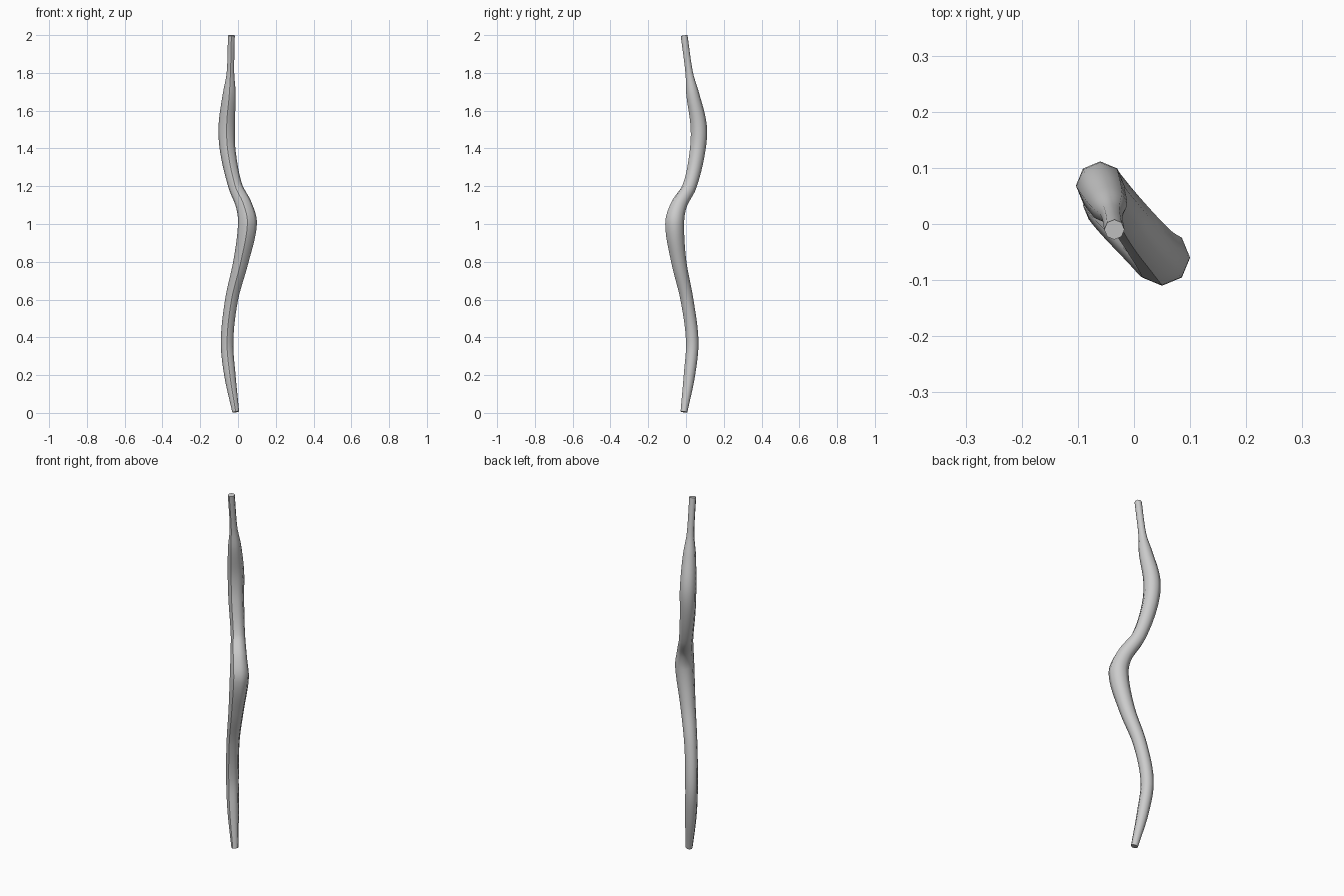
import bpy, bmesh, math
from mathutils import Vector

if "Cube" in bpy.data.objects:
    bpy.data.objects.remove(bpy.data.objects["Cube"])

SIDES = 8
STEPS = 6
# Centreline x, y, z and radius
path = [
    (-0.012, -0.011, 0.005, 0.018),
    (-0.043, 0.018, 0.20, 0.030),
    (-0.058, 0.033, 0.38, 0.033),
    (-0.034, 0.005, 0.60, 0.034),
    (0.015, -0.038, 0.80, 0.040),
    (0.050, -0.060, 1.00, 0.050),
    (0.031, -0.038, 1.10, 0.043),
    (-0.014, 0.019, 1.20, 0.037),
    (-0.053, 0.060, 1.38, 0.041),
    (-0.060, 0.067, 1.52, 0.043),
    (-0.046, 0.035, 1.69, 0.034),
    (-0.040, 0.017, 1.80, 0.020),
    (-0.035, -0.010, 1.998, 0.018),
]
pts = [Vector(p) for p in path]


def spline(i, t):
    """Catmull-Rom point between control points i and i+1."""
    b, c = pts[i], pts[i + 1]
    a = pts[i - 1] if i else 2 * b - c
    d = pts[i + 2] if i + 2 < len(pts) else 2 * c - b
    # tangents weighted by height so uneven spacing stays smooth
    h = c.z - b.z
    m1 = (c - a) / (c.z - a.z) * h
    m2 = (d - b) / (d.z - b.z) * h
    return ((2*t**3 - 3*t**2 + 1) * b + (t**3 - 2*t**2 + t) * m1
            + (3*t**2 - 2*t**3) * c + (t**3 - t**2) * m2)


samples = [spline(i, s / STEPS) for i in range(len(pts) - 1) for s in range(STEPS)] + [pts[-1]]

# Octagonal rings set square to the centreline
bm = bmesh.new()
rings = []
for i, s in enumerate(samples):
    lo, hi = samples[max(i - 1, 0)], samples[min(i + 1, len(samples) - 1)]
    tan = (hi - lo).to_3d().normalized()
    u = Vector((0, 1, 0)).cross(tan).normalized()
    v = tan.cross(u)
    rings.append([bm.verts.new(s.to_3d() + s.w * (u * math.cos(a) + v * math.sin(a)))
                  for a in (math.tau * k / SIDES for k in range(SIDES))])

# Smooth skin and flat end caps
for r0, r1 in zip(rings, rings[1:]):
    for k in range(SIDES):
        j = (k + 1) % SIDES
        bm.faces.new((r0[k], r0[j], r1[j], r1[k])).smooth = True
caps = [bm.faces.new(rings[0][::-1]), bm.faces.new(rings[-1])]
for e in {e for f in caps for e in f.edges}:
    e.smooth = False

# Hard seam down the front
for r0, r1 in zip(rings, rings[1:]):
    bm.edges.get((r0[6], r1[6])).smooth = False

mesh = bpy.data.meshes.new("wavy_stem")
bm.to_mesh(mesh)
bm.free()
bpy.context.collection.objects.link(bpy.data.objects.new("wavy_stem", mesh))
